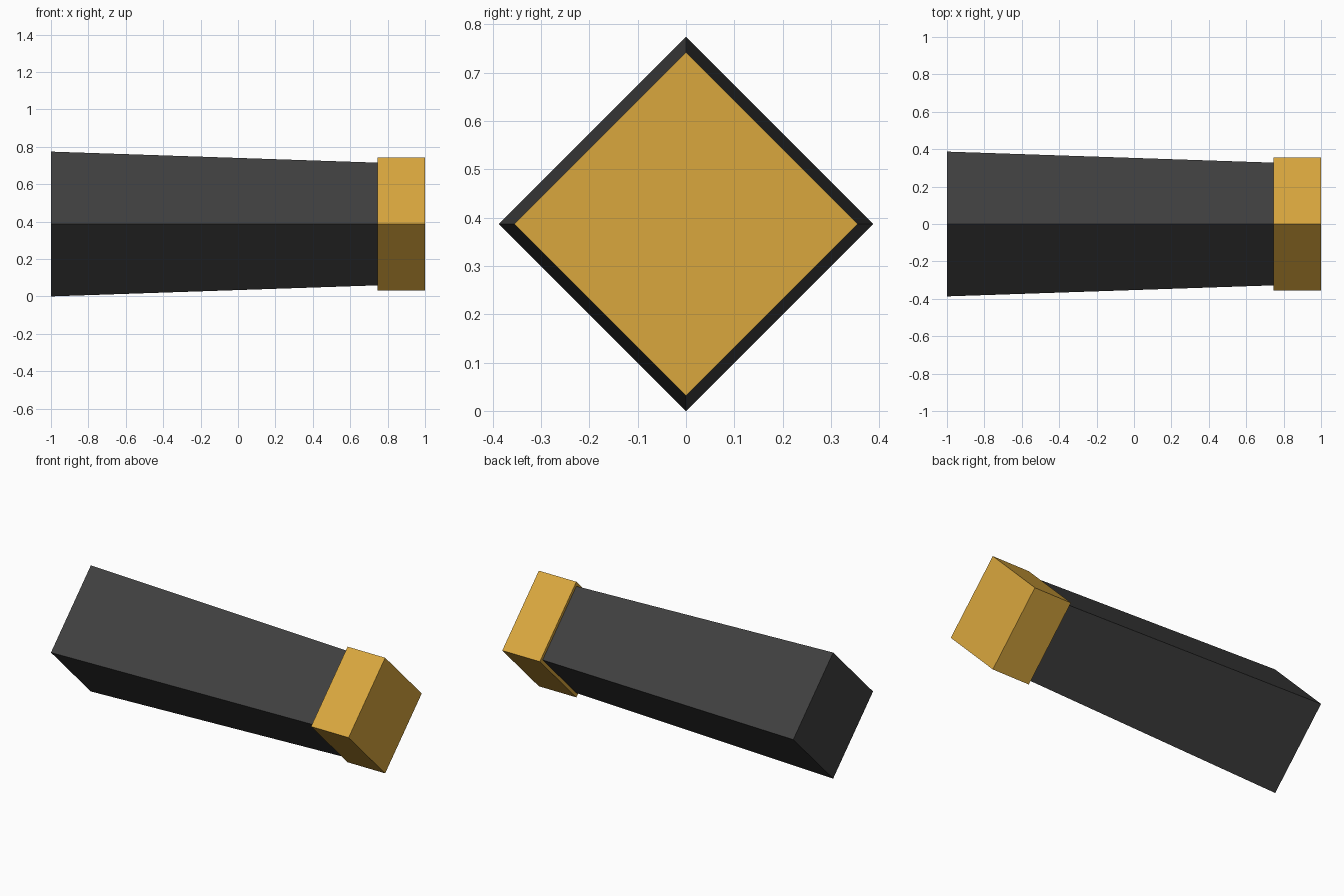
import bpy, math
from mathutils import Matrix

if "Cube" in bpy.data.objects:
    bpy.data.objects.remove(bpy.data.objects["Cube"])

CENTRE_Z = 0.387


def material(name, colour):
    m = bpy.data.materials.new(name)
    m.diffuse_color = (*colour, 1.0)
    m.use_nodes = True
    m.node_tree.nodes["Principled BSDF"].inputs["Base Color"].default_value = m.diffuse_color
    return m


def square_bar(name, x0, x1, r0, r1, mat):
    """Four-sided bar along x, standing on its corner edge."""
    bpy.ops.mesh.primitive_cone_add(vertices=4, radius1=r0, radius2=r1, depth=x1 - x0)
    ob = bpy.context.object
    ob.name = name
    ob.data.transform(Matrix.Rotation(math.pi / 2, 4, 'Y'))
    ob.location = ((x0 + x1) / 2, 0, CENTRE_Z)
    ob.data.materials.append(mat)
    return ob


dark = material("dark grey", (0.051, 0.051, 0.051))
gold = material("gold", (0.70, 0.39, 0.048))

# Tapered body
square_bar("tapered_body", -1.0, 0.745, 0.387, 0.328, dark)
# Slightly wider end cap
square_bar("end_cap", 0.745, 1.0, 0.355, 0.355, gold)
